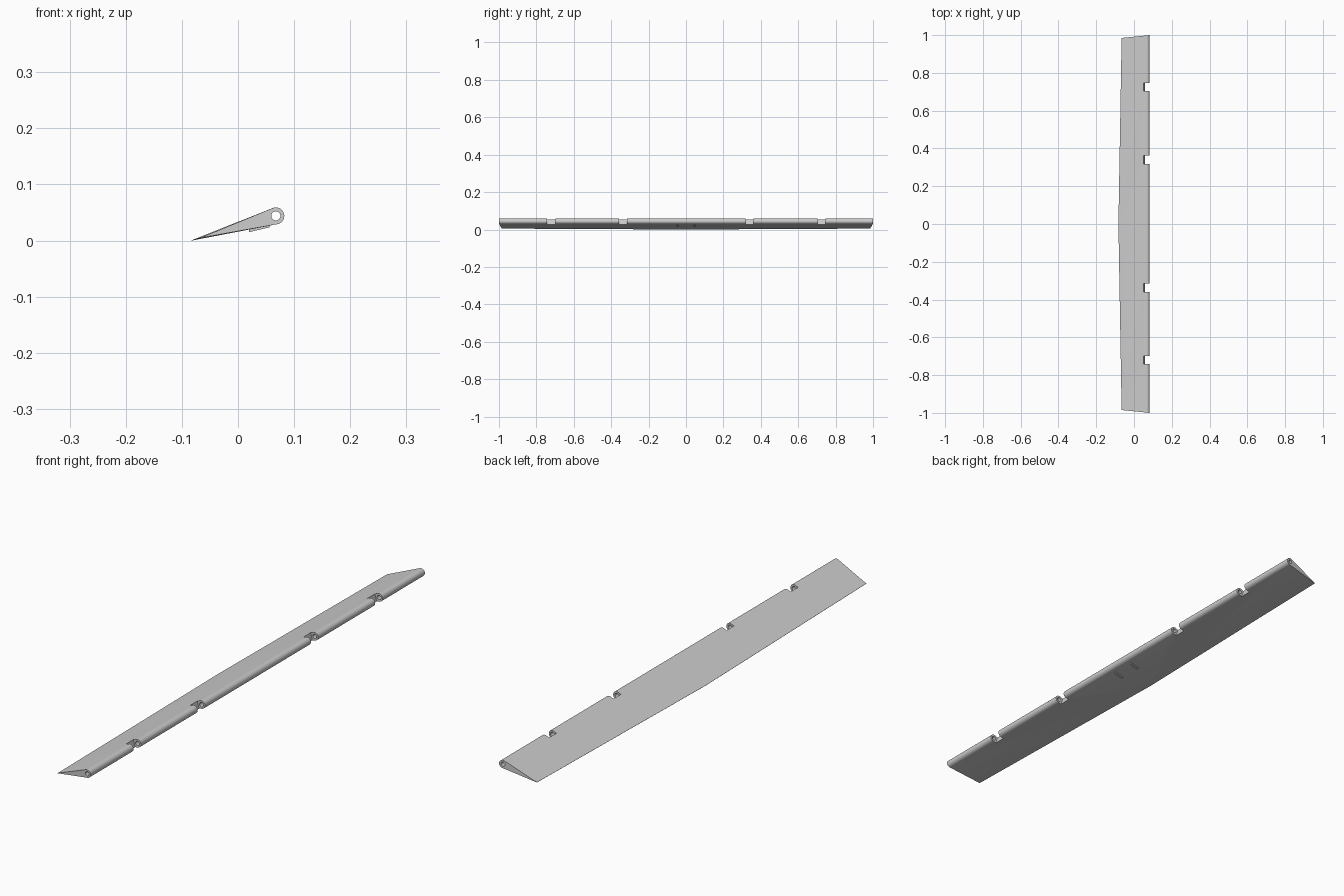
import bpy, bmesh, math
from mathutils import Matrix, Vector

if "Cube" in bpy.data.objects:
    bpy.data.objects.remove(bpy.data.objects["Cube"])

CX, CZ, R, HOLE = 0.0675, 0.0440, 0.0150, 0.0080   # hinge axis, nose and bore radius
TE_MID, TE_END = -0.0825, -0.0655                  # trailing edge x at middle and tips
PITCH = math.atan2(CZ, CX - TE_MID)


def make_object(name, bm):
    bmesh.ops.recalc_face_normals(bm, faces=bm.faces)
    me = bpy.data.meshes.new(name)
    bm.to_mesh(me)
    bm.free()
    ob = bpy.data.objects.new(name, me)
    bpy.context.collection.objects.link(ob)
    return ob


def section(te_x):
    """Teardrop outline: sharp trailing edge plus tangent round nose."""
    te_z = CZ - (CX - te_x) * math.tan(PITCH)
    half = math.asin(R / math.hypot(CX - te_x, CZ - te_z))
    a0, a1 = PITCH - half - math.pi / 2, PITCH + half + math.pi / 2
    pts = [(te_x, te_z + 0.0006), (te_x, te_z)]
    n = 28
    for i in range(n + 1):
        a = a0 + (a1 - a0) * i / n
        pts.append((CX + R * math.cos(a), CZ + R * math.sin(a)))
    return pts


def loft(name, rings):
    bm = bmesh.new()
    vs = [[bm.verts.new(p) for p in ring] for ring in rings]
    n = len(vs[0])
    for a, b in zip(vs, vs[1:]):
        for i in range(n):
            bm.faces.new((a[i], a[(i + 1) % n], b[(i + 1) % n], b[i]))
    bm.faces.new(vs[0])
    bm.faces.new(vs[-1])
    return make_object(name, bm)


def cut(target, cutter):
    mod = target.modifiers.new("cut", 'BOOLEAN')
    mod.operation = 'DIFFERENCE'
    mod.solver = 'EXACT'
    mod.object = cutter
    bpy.context.view_layer.objects.active = target
    bpy.ops.object.modifier_apply(modifier=mod.name)
    bpy.data.objects.remove(cutter)


# tapered panel with slanted tips
def tip(sign):
    return [(x, sign * (1 - 0.015 * (CX + R - x) / (CX + R - TE_END)), z)
            for x, z in section(TE_END)]


panel = loft("control_surface_panel",
             [tip(-1), [(x, 0, z) for x, z in section(TE_MID)], tip(1)])

# hinge notches, back wall square to the chord
bm = bmesh.new()
for y in (-0.72, -0.337, 0.34, 0.725):
    m = (Matrix.Translation((CX, y, CZ)) @ Matrix.Rotation(-PITCH, 4, 'Y')
         @ Matrix.Translation((0.018, 0, 0)) @ Matrix.Diagonal((0.064, 0.044, 0.08, 1)))
    bmesh.ops.create_cube(bm, size=1, matrix=m)
notches = make_object("notch_cutter", bm)
notches.hide_render = True
cut(panel, notches)

# hinge rod bore along the nose
bm = bmesh.new()
bmesh.ops.create_cone(bm, cap_ends=True, segments=32, radius1=HOLE, radius2=HOLE, depth=2.2,
                      matrix=Matrix.Translation((CX, 0, CZ)) @ Matrix.Rotation(math.pi / 2, 4, 'X'))
bore = make_object("bore_cutter", bm)
bore.hide_render = True
cut(panel, bore)

# small control ribs on the underside
for side, y in (("left", -0.045), ("right", 0.045)):
    prof = [(0.020, 0.024), (0.020, 0.0150), (0.056, 0.0235), (0.058, 0.030)]
    loft("control_rib_" + side, [[(x, y + d, z) for x, z in prof] for d in (-0.005, 0.005)])

# smooth nose and bore, crisp edges
bpy.ops.object.select_all(action='DESELECT')
panel.select_set(True)
bpy.context.view_layer.objects.active = panel
bpy.ops.object.shade_smooth_by_angle(angle=math.radians(30))
